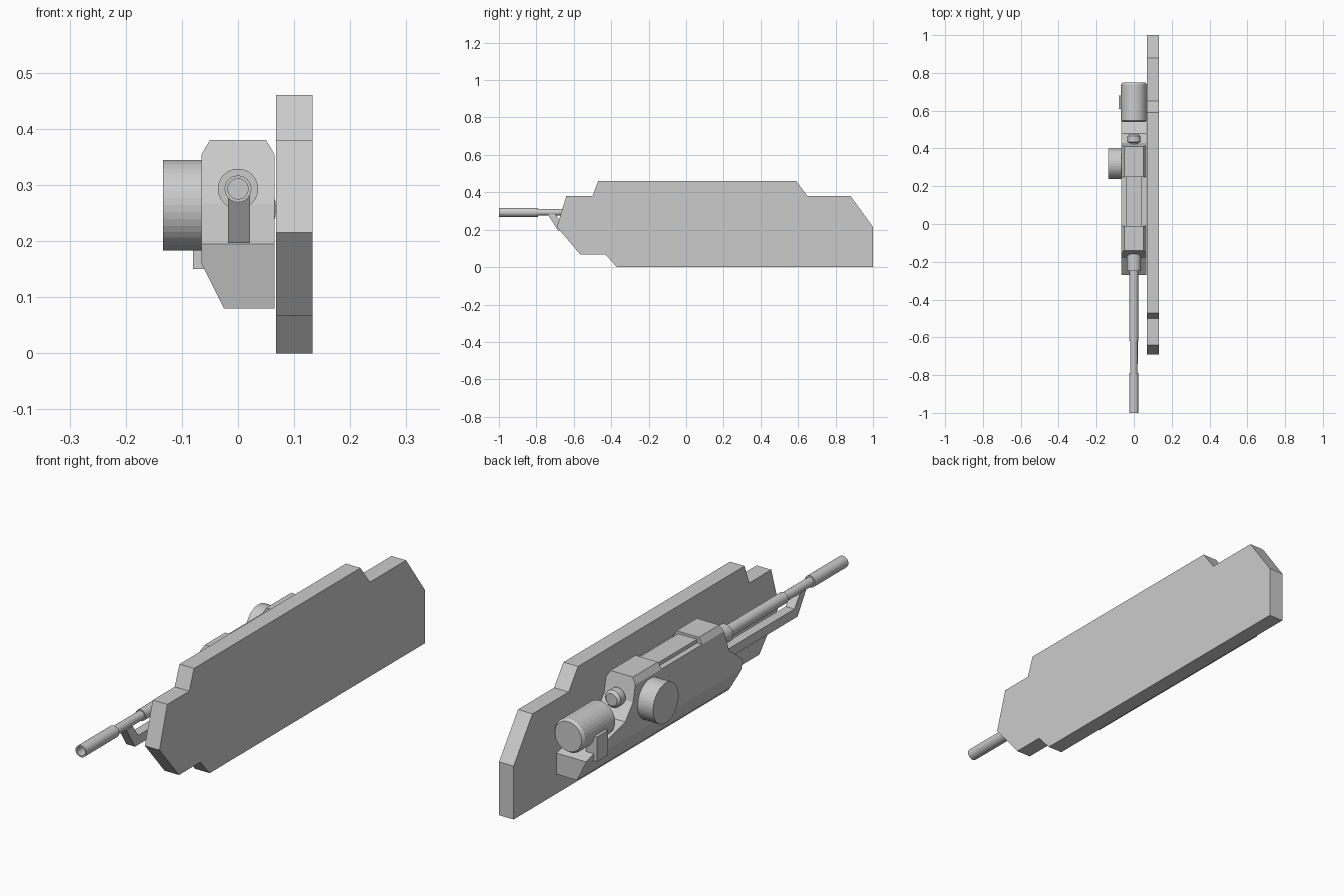
import bpy, bmesh, math
from mathutils import Matrix, Vector

cube = bpy.data.objects.get("Cube")
if cube:
    bpy.data.objects.remove(cube, do_unlink=True)

GREY = (0.6, 0.6, 0.6, 1)
mat = bpy.data.materials.new("plain grey")
mat.use_nodes = True
mat.diffuse_color = GREY
mat.node_tree.nodes["Principled BSDF"].inputs["Base Color"].default_value = GREY


def finish(name, bm):
    bmesh.ops.recalc_face_normals(bm, faces=bm.faces)
    mesh = bpy.data.meshes.new(name)
    bm.to_mesh(mesh)
    bm.free()
    mesh.materials.append(mat)
    obj = bpy.data.objects.new(name, mesh)
    bpy.context.collection.objects.link(obj)
    return obj


def side_profile(name, points, x0, x1, cuts=()):
    """Extrude a (y, z) outline across x, then trim it with (point, normal) planes."""
    bm = bmesh.new()
    face = bm.faces.new([bm.verts.new((x0, y, z)) for y, z in points])
    new = bmesh.ops.extrude_face_region(bm, geom=[face])["geom"]
    bmesh.ops.translate(bm, vec=(x1 - x0, 0, 0),
                        verts=[v for v in new if isinstance(v, bmesh.types.BMVert)])
    bmesh.ops.recalc_face_normals(bm, faces=bm.faces)
    for co, no in cuts:
        geom = bm.verts[:] + bm.edges[:] + bm.faces[:]
        cut = bmesh.ops.bisect_plane(bm, geom=geom, plane_co=co, plane_no=no, clear_outer=True)
        edges = [e for e in cut["geom_cut"] if isinstance(e, bmesh.types.BMEdge)]
        bmesh.ops.holes_fill(bm, edges=edges, sides=0)
    return finish(name, bm)


def box(name, x, y, z):
    return side_profile(name, [(y[0], z[0]), (y[1], z[0]), (y[1], z[1]), (y[0], z[1])], *x)


def turned(name, outline, z, sides=24):
    """Revolve an outline of (y, radius) pairs around a lengthwise axis."""
    bm = bmesh.new()
    rings = []
    for y, r in outline:
        rings.append([bm.verts.new((r * math.cos(a), y, z + r * math.sin(a)))
                      for a in (math.tau * i / sides for i in range(sides))])
    for a, b in zip(rings, rings[1:]):
        for i in range(sides):
            j = (i + 1) % sides
            bm.faces.new((a[i], a[j], b[j], b[i]))
    bm.faces.new(rings[0])
    bm.faces.new(rings[-1])
    return finish(name, bm)


# Large flat shield plate
side_profile("shield_plate", [
    (1, 0), (1, .215), (.88, .38), (.65, .38), (.59, .46), (-.47, .46), (-.5, .38),
    (-.64, .38), (-.69, .215), (-.565, .067), (-.43, .067), (-.37, 0)], .068, .133)

# Receiver with chamfered top edges and one chamfered lower edge
top_cuts = [(Vector((s * .05, 0, .38)), Vector((s * .025, 0, .015))) for s in (-1, 1)]
low_cut = (Vector((-.065, 0, .16)), Vector((-.08, 0, -.04)))
side_profile("receiver", [
    (.73, .08), (.73, .165), (.54, .215), (.48, .23), (.43, .29), (.41, .38),
    (.25, .38), (.25, .355), (-.01, .355), (-.01, .38), (-.14, .38),
    (-.18, .267), (-.27, .195), (-.245, .08)], -.065, .065, top_cuts + [low_cut])
box("top_rail", (-.042, .042), (-.02, .26), (.34, .37))

# Barrel, stepped, with a hollow muzzle
turned("barrel", [(-.1, .036), (-.25, .036), (-.25, .023), (-.62, .023), (-.62, .018),
                  (-.79, .018), (-.79, .024), (-1, .024), (-1, .018), (-.93, .018)], .293)

# Bent brace below the barrel
side_profile("barrel_brace", [
    (-.2, .197), (-.685, .197), (-.74, .285), (-.70, .285), (-.665, .235), (-.2, .235)],
    -.018, .021)

# Rear canister, its strap and the bolt knob
turned("rear_canister", [(.54, .06), (.548, .068), (.738, .068), (.75, .06)], .257, 32)
box("canister_strap", (-.08, -.03), (.61, .68), (.15, .25))
turned("bolt_knob", [(.38, .022), (.43, .022), (.435, .035), (.465, .035), (.475, .025)], .3)

# Round drum on the side
bm = bmesh.new()
bmesh.ops.create_cone(bm, cap_ends=True, segments=40, radius1=.081, radius2=.081, depth=.08,
                      matrix=Matrix.Translation((-.094, .32, .264)) @ Matrix.Rotation(math.pi / 2, 4, 'Y'))
finish("side_drum", bm)
